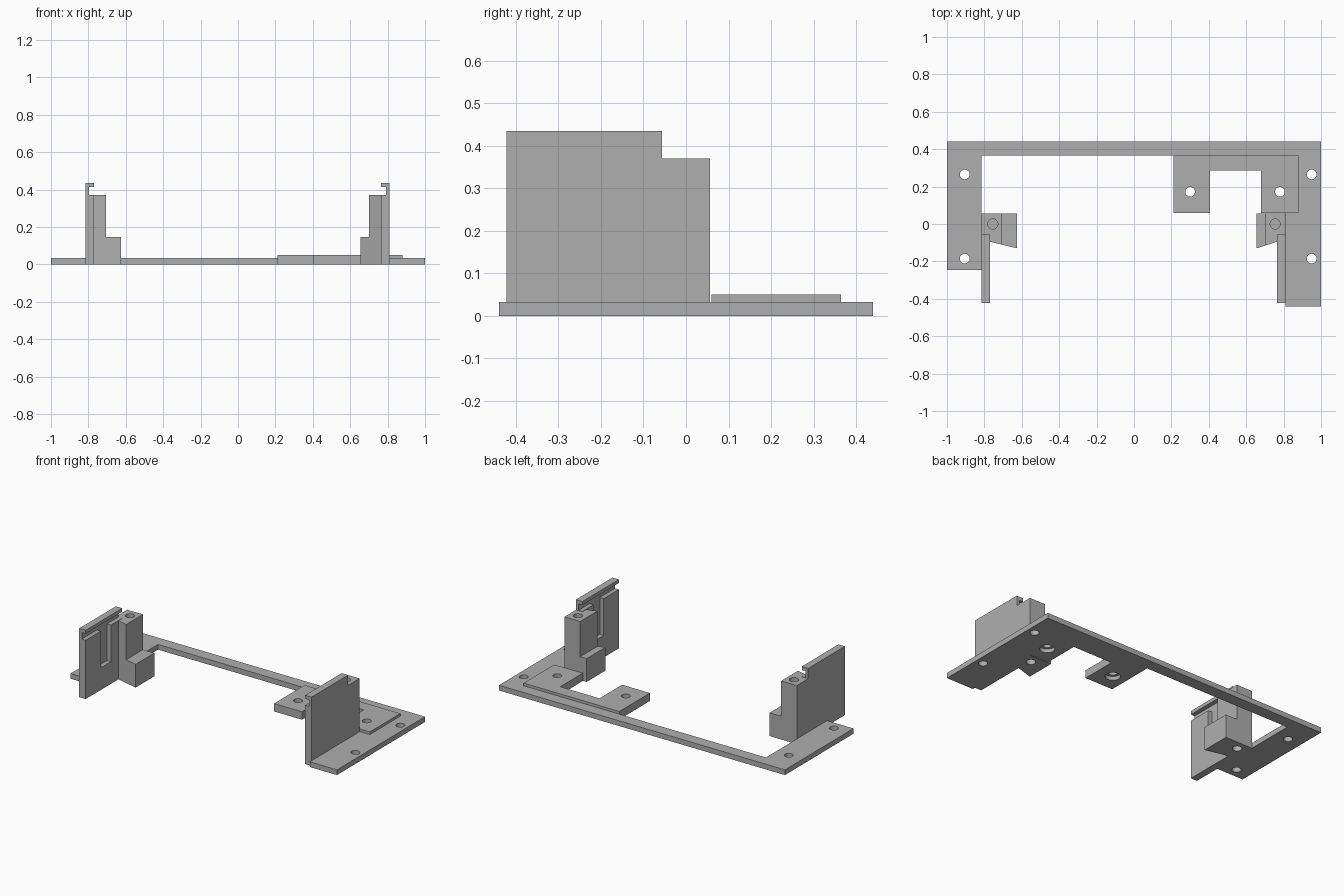
import bpy
import bmesh
from mathutils import Matrix, Vector

cube = bpy.data.objects.get("Cube")
if cube:
    bpy.data.objects.remove(cube, do_unlink=True)

GREY = (0.43, 0.43, 0.43, 1)
grey = bpy.data.materials.new("grey_plastic")
grey.use_nodes = True
grey.diffuse_color = GREY
grey.node_tree.nodes["Principled BSDF"].inputs["Base Color"].default_value = GREY


def finish(name, bm):
    bmesh.ops.recalc_face_normals(bm, faces=bm.faces)
    mesh = bpy.data.meshes.new(name)
    bm.to_mesh(mesh)
    bm.free()
    mesh.materials.append(grey)
    obj = bpy.data.objects.new(name, mesh)
    bpy.context.collection.objects.link(obj)
    return obj


def prism(name, outline, low, high, axis="z"):
    """Extrude a plan outline (x, y) up z, or a profile (x, z) along y."""
    def place(u, v):
        return Vector((u, v, low)) if axis == "z" else Vector((u, low, v))
    step = Vector((0, 0, high - low)) if axis == "z" else Vector((0, high - low, 0))
    bm = bmesh.new()
    face = bm.faces.new([bm.verts.new(place(u, v)) for u, v in outline])
    made = bmesh.ops.extrude_face_region(bm, geom=[face])["geom"]
    verts = [g for g in made if isinstance(g, bmesh.types.BMVert)]
    bmesh.ops.translate(bm, verts=verts, vec=step)
    return finish(name, bm)


def rect(x0, x1, y0, y1):
    return [(x0, y0), (x1, y0), (x1, y1), (x0, y1)]


def peg(x, y, radius, low, high):
    bm = bmesh.new()
    bmesh.ops.create_cone(bm, cap_ends=True, segments=32, radius1=radius,
                          radius2=radius, depth=high - low,
                          matrix=Matrix.Translation((x, y, (low + high) / 2)))
    return finish("hole_cutter", bm)


def cut(obj, cutters):
    """Subtract the cutters, keep the result and discard the cutters."""
    for cutter in cutters:
        cutter.hide_render = True
        mod = obj.modifiers.new("cut", "BOOLEAN")
        mod.operation, mod.solver, mod.object = "DIFFERENCE", "EXACT", cutter
    graph = bpy.context.evaluated_depsgraph_get()
    mesh = bpy.data.meshes.new_from_object(obj.evaluated_get(graph))
    obj.modifiers.clear()
    obj.data = mesh
    for cutter in cutters:
        bpy.data.objects.remove(cutter, do_unlink=True)


# Flat base: back bar, two side arms and the mounting pads
PLATE, PAD = 0.033, 0.05
BACK, BAR, PAD_FRONT = 0.44, 0.365, 0.06
base = prism("base_plate", [
    (-1, BACK), (-1, -0.245), (-0.815, -0.245), (-0.815, BAR),
    (0.21, BAR), (0.21, PAD_FRONT), (0.405, PAD_FRONT), (0.405, 0.285),
    (0.68, 0.285), (0.68, PAD_FRONT), (0.81, PAD_FRONT),
    (0.81, -0.44), (1, -0.44), (1, BACK)], 0, PLATE)

# Raised layer over the mounting pads
raised = prism("raised_pad", [
    (0.21, BAR), (0.21, PAD_FRONT), (0.405, PAD_FRONT), (0.405, 0.285),
    (0.68, 0.285), (0.68, PAD_FRONT), (0.88, PAD_FRONT), (0.88, BAR)], PLATE, PAD)

# Screw holes, with wider recesses beneath the pads
pad_holes = [(0.30, 0.172), (0.78, 0.172)]
arm_holes = [(x, y) for x in (-0.905, 0.95) for y in (0.265, -0.185)]
cut(base, [peg(x, y, 0.026, -0.1, 0.1) for x, y in arm_holes + pad_holes]
    + [peg(x, y, 0.043, -0.1, 0.024) for x, y in pad_holes])
cut(raised, [peg(x, y, 0.026, -0.1, 0.1) for x, y in pad_holes])


def bracket(side, s, outer, thin, inner, post_in, step_in):
    """Slotted guide wall with a screw post and a low step behind it."""
    slant = -0.095 - 0.035 * (inner - post_in) / (inner - step_in)

    wall = prism(side + "_guide_wall", [(s * x, z) for x, z in [
        (outer, 0), (outer, 0.435), (inner, 0.435), (inner, 0.413),
        (thin, 0.413), (thin, 0.372), (inner, 0.372), (inner, 0)]],
        -0.422, -0.057, "y")
    window = rect(s * thin, s * (inner - 0.05), -0.27, -0.17)
    cut(wall, [prism("window_cutter", window, 0.14, 0.39)])

    post = prism(side + "_screw_post", [(s * x, y) for x, y in [
        (outer, 0.057), (post_in, 0.057), (post_in, slant),
        (inner, -0.095), (inner, -0.057), (outer, -0.057)]], 0, 0.37)
    cut(post, [peg(s * 0.755, 0, 0.027, 0.25, 0.5),
               peg(s * 0.755, 0, 0.027, -0.1, 0.12)])

    prism(side + "_post_step", [(s * x, y) for x, y in [
        (post_in, 0.057), (step_in, 0.057), (step_in, -0.13),
        (post_in, slant)]], 0, 0.147)


bracket("right", -1, 0.815, 0.797, 0.77, 0.705, 0.625)
bracket("left", 1, 0.81, 0.792, 0.765, 0.70, 0.655)
